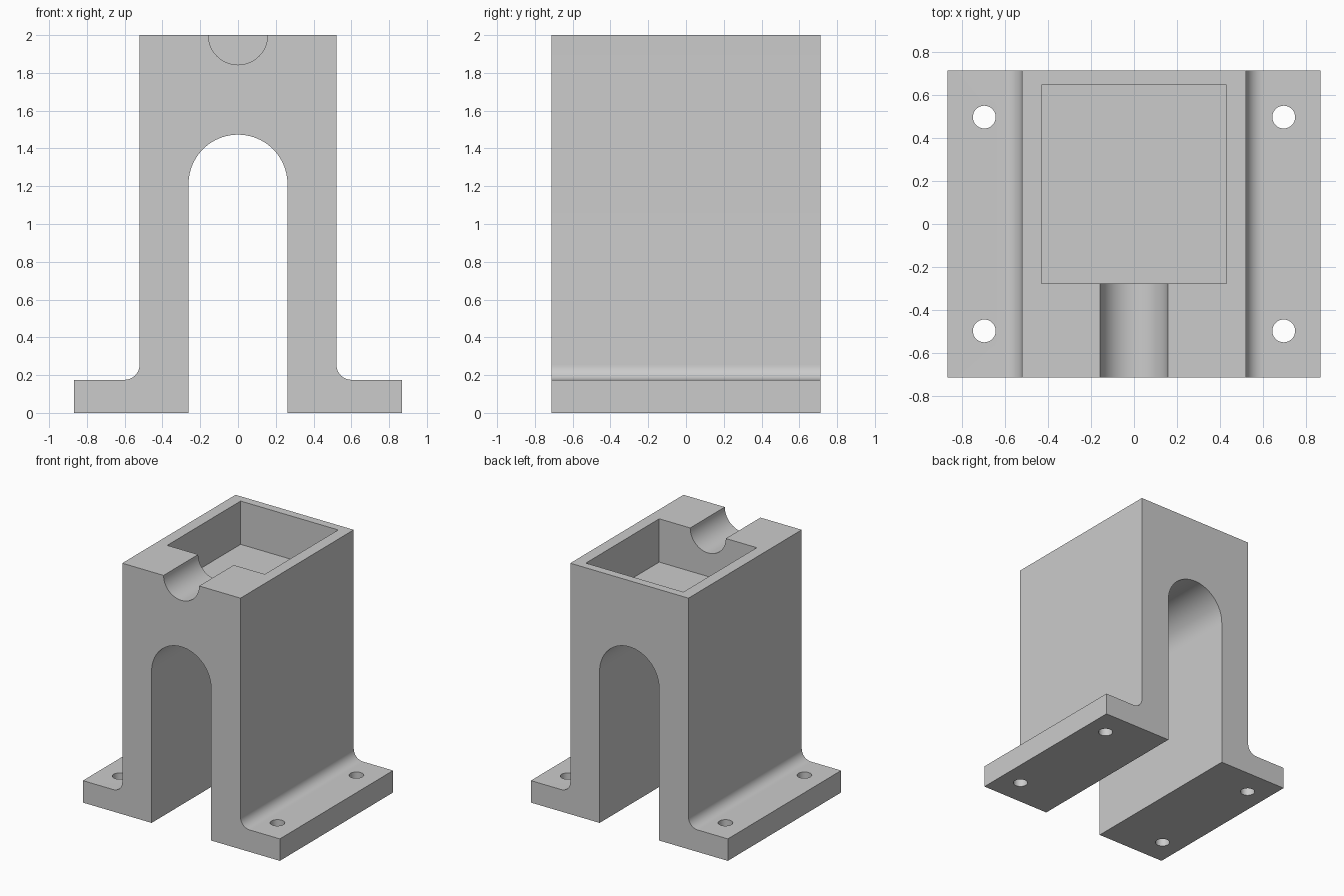
import bpy
import bmesh
from math import cos, sin, pi, radians
from mathutils import Matrix

if "Cube" in bpy.data.objects:
    bpy.data.objects.remove(bpy.data.objects["Cube"])

HALF_DEPTH = 0.713
BODY_X, FLANGE_X, FLANGE_Z = 0.521, 0.868, 0.175
FILLET = 0.08
ARCH_R, ARCH_Z = 0.262, 1.211

# Single grey material
grey = bpy.data.materials.new("plain grey")
grey.use_nodes = True
colour = (0.6, 0.6, 0.6, 1)
grey.diffuse_color = colour
grey.node_tree.nodes["Principled BSDF"].inputs["Base Color"].default_value = colour


def arc(cx, cz, r, start, end, steps):
    angles = [radians(start + (end - start) * i / steps) for i in range(steps + 1)]
    return [(cx + r * cos(a), cz + r * sin(a)) for a in angles]


def make_object(name, bm):
    bmesh.ops.recalc_face_normals(bm, faces=bm.faces)
    mesh = bpy.data.meshes.new(name)
    bm.to_mesh(mesh)
    bm.free()
    mesh.materials.append(grey)
    obj = bpy.data.objects.new(name, mesh)
    bpy.context.collection.objects.link(obj)
    return obj


def cylinder_cutter(name, radius, length, location, rotation=Matrix(), segments=48):
    bm = bmesh.new()
    bmesh.ops.create_cone(bm, cap_ends=True, segments=segments, radius1=radius,
                          radius2=radius, depth=length,
                          matrix=Matrix.Translation(location) @ rotation)
    return make_object(name, bm)


def box_cutter(name, low, high):
    bm = bmesh.new()
    size = [h - l for l, h in zip(low, high)]
    centre = [(h + l) / 2 for l, h in zip(low, high)]
    bmesh.ops.create_cube(bm, size=1, matrix=Matrix.Translation(centre)
                          @ Matrix.Diagonal((*size, 1)))
    return make_object(name, bm)


# Bracket: half outline with foot flange and fillet, mirrored, plus arch
right_side = [(ARCH_R, 0), (FLANGE_X, 0), (FLANGE_X, FLANGE_Z)]
right_side += arc(BODY_X + FILLET, FLANGE_Z + FILLET, FILLET, 270, 180, 12)
right_side.append((BODY_X, 2))
left_side = [(-x, z) for x, z in reversed(right_side)]
profile = right_side + left_side + arc(0, ARCH_Z, ARCH_R, 180, 0, 40)

bm = bmesh.new()
front = bm.faces.new([bm.verts.new((x, -HALF_DEPTH, z)) for x, z in profile])
extruded = bmesh.ops.extrude_face_region(bm, geom=[front], use_keep_orig=True)
bmesh.ops.translate(bm, vec=(0, 2 * HALF_DEPTH, 0),
                    verts=[g for g in extruded["geom"] if isinstance(g, bmesh.types.BMVert)])
bracket = make_object("arched_bracket", bm)

# Top pocket, front trough and bolt holes
cutters = [
    box_cutter("pocket_cutter", (-0.43, -0.277, 1.655), (0.43, 0.647, 2.2)),
    cylinder_cutter("trough_cutter", 0.157, 0.6, (0, -0.5, 2),
                    Matrix.Rotation(pi / 2, 4, "X"), 64),
]
for sx in (-1, 1):
    for sy in (-1, 1):
        cutters.append(cylinder_cutter("bolt_hole_cutter", 0.053, 0.6,
                                       (sx * 0.696, sy * 0.497, 0.1)))

for cutter in cutters:
    cutter.hide_render = True
    cut = bracket.modifiers.new(cutter.name, "BOOLEAN")
    cut.operation = "DIFFERENCE"
    cut.solver = "EXACT"
    cut.object = cutter

# Bake the cuts and drop the helpers
depsgraph = bpy.context.evaluated_depsgraph_get()
baked = bpy.data.meshes.new_from_object(bracket.evaluated_get(depsgraph))
bracket.modifiers.clear()
bracket.data = baked
baked.name = "arched_bracket"
for cutter in cutters:
    bpy.data.objects.remove(cutter)

# Smooth curved walls, keep corners crisp
bpy.ops.object.select_all(action="DESELECT")
bracket.select_set(True)
bpy.context.view_layer.objects.active = bracket
bpy.ops.object.shade_smooth_by_angle(angle=radians(30))
